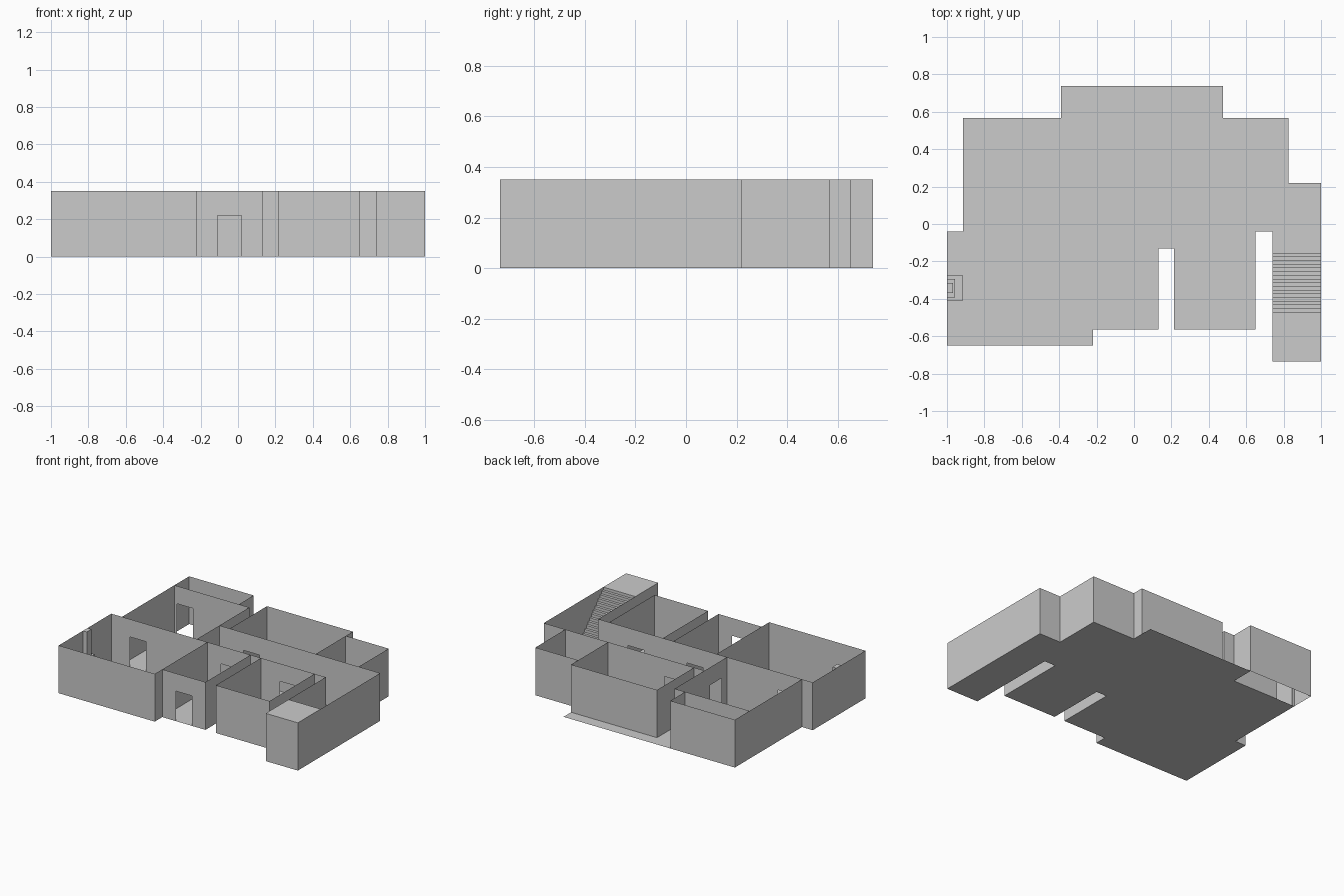
import bpy

if "Cube" in bpy.data.objects:
    bpy.data.objects.remove(bpy.data.objects["Cube"])

H = 0.35       # wall height
DH = 0.22      # door height
DW = 0.13      # door width


def make(name, verts, faces):
    me = bpy.data.meshes.new(name)
    me.from_pydata(verts, [], faces)
    me.update()
    ob = bpy.data.objects.new(name, me)
    bpy.context.scene.collection.objects.link(ob)
    return ob


def wall(name, axis, at, a, b, doors=()):
    """Thin upright wall along axis 'x' or 'y', with door openings starting at each given coordinate."""
    prof = [(a, 0)]
    for d in doors:
        prof += [(d, 0), (d, DH), (d + DW, DH), (d + DW, 0)]
    prof += [(b, 0), (b, H), (a, H)]
    pts = [(p, at, z) if axis == 'x' else (at, p, z) for p, z in prof]
    return make(name, pts, [range(len(pts))])


def box(name, x0, x1, y0, y1, z0, z1):
    v = [(x, y, z) for x in (x0, x1) for y in (y0, y1) for z in (z0, z1)]
    f = [(0, 1, 3, 2), (4, 6, 7, 5), (0, 4, 5, 1), (2, 3, 7, 6), (0, 2, 6, 4), (1, 5, 7, 3)]
    return make(name, v, f)


# Floor slab outline
outline = [(-1, -.65), (-.22, -.65), (-.22, -.563), (.13, -.563), (.13, -.13), (.215, -.13),
           (.215, -.563), (.65, -.563), (.65, -.04), (.74, -.04), (.74, -.735), (1, -.735),
           (1, .22), (.825, .22), (.825, .567), (.477, .567), (.477, .738), (-.39, .738),
           (-.39, .567), (-.913, .567), (-.913, -.04), (-1, -.04)]
make("floor", [(x, y, 0) for x, y in outline], [range(len(outline))])

# Walls running left to right
for name, y, a, b, doors in [
    ("left_room_front_wall", -.65, -1, -.22, ()),
    ("entrance_wall", -.563, -.22, .13, (-.11,)),
    ("right_room_front_wall", -.563, .215, .65, ()),
    ("stair_front_wall", -.735, .74, 1, ()),
    ("corridor_front_wall", -.04, -1, .74, (-.85, -.11, .37)),
    ("corridor_back_wall", .22, -.305, 1, (-.11,)),
    ("bedroom_back_wall", .567, -.913, -.305, (-.893,)),
    ("closet_back_wall", .738, -.913, -.39, ()),
    ("hall_back_wall", .65, -.22, .477, ()),
    ("back_right_room_wall", .567, .477, .825, ()),
]:
    wall(name, 'x', y, a, b, doors)

# Walls running front to back
for name, x, a, b, doors in [
    ("left_room_outer_wall", -1, -.65, -.04, ()),
    ("left_room_inner_wall", -.22, -.65, -.04, ()),
    ("entrance_right_wall", .13, -.563, -.04, ()),
    ("right_room_left_wall", .215, -.563, -.04, ()),
    ("right_room_right_wall", .65, -.563, -.04, ()),
    ("stair_inner_wall", .74, -.735, -.04, ()),
    ("stair_outer_wall", 1, -.735, .22, ()),
    ("bedroom_outer_wall", -.913, -.04, .738, ()),
    ("closet_inner_wall", -.39, .567, .738, ()),
    ("bedroom_inner_wall", -.305, -.04, .567, (.025,)),
    ("hall_left_wall", -.22, .22, .65, ()),
    ("hall_right_wall", .477, .22, .65, ()),
    ("back_right_outer_wall", .825, .22, .567, ()),
]:
    wall(name, 'y', x, a, b, doors)

# Staircase: zigzag profile swept across the stairwell, ending in the landing
N, Y0, Y1 = 17, -.155, -.49
prof = [(Y0, 0)]
for i in range(N):
    y, y_next = (Y0 + (Y1 - Y0) * k / N for k in (i, i + 1))
    z = H * (i + 1) / N
    prof += [(y, z), (y_next, z)]
prof[-1] = (-.735, H)
verts = [(x, y, z) for y, z in prof for x in (.74, 1)]
make("staircase", verts, [(2 * i, 2 * i + 1, 2 * i + 3, 2 * i + 2) for i in range(len(prof) - 1)])

# Fireplace: hearth, firebox and chimney stacked against the left wall
box("hearth", -1, -.913, -.41, -.276, 0, .02)
box("firebox", -1, -.957, -.393, -.293, .02, .16)
box("chimney", -1, -.968, -.37, -.315, .16, H)
